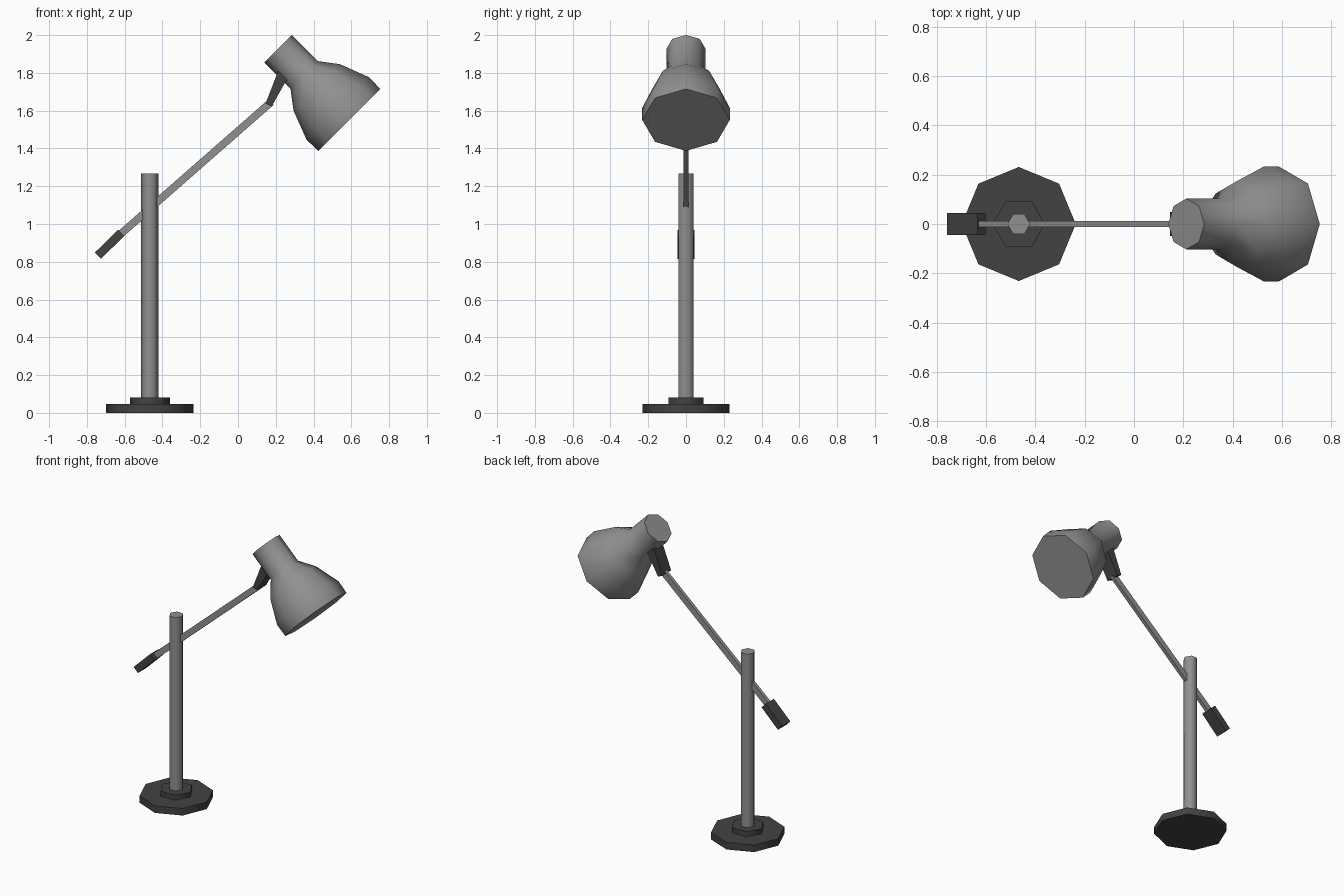
import bpy, bmesh, math
from mathutils import Vector

if "Cube" in bpy.data.objects:
    bpy.data.objects.remove(bpy.data.objects["Cube"])


def grey(name, v):
    mat = bpy.data.materials.new(name)
    mat.diffuse_color = (v, v, v, 1)
    mat.use_nodes = True
    mat.node_tree.nodes["Principled BSDF"].inputs["Base Color"].default_value = mat.diffuse_color
    return mat


dark = grey("dark_grey", 0.055)
mid = grey("mid_grey", 0.28)


def loft(name, axis, rings, mat, smooth=False):
    """Skin rings of (centre, [(side, depth), ...]) set square to an axis in the xz plane."""
    axis = Vector(axis).normalized()
    depth = Vector((0, 1, 0))
    side = depth.cross(axis)
    bm = bmesh.new()
    loops = [[bm.verts.new(Vector(c) + side * a + depth * b) for a, b in pts]
             for c, pts in rings]
    n = len(loops[0])
    for lo, hi in zip(loops, loops[1:]):
        for i in range(n):
            j = (i + 1) % n
            bm.faces.new((lo[i], lo[j], hi[j], hi[i]))
    bm.faces.new(loops[0][::-1])
    bm.faces.new(loops[-1])
    bmesh.ops.recalc_face_normals(bm, faces=bm.faces)
    mesh = bpy.data.meshes.new(name)
    bm.to_mesh(mesh)
    bm.free()
    ob = bpy.data.objects.new(name, mesh)
    bpy.context.collection.objects.link(ob)
    mesh.materials.append(mat)
    if smooth:
        bpy.ops.object.select_all(action='DESELECT')
        ob.select_set(True)
        bpy.context.view_layer.objects.active = ob
        bpy.ops.object.shade_smooth_by_angle(angle=math.radians(65))
    return ob


def lathe(name, start, axis, profile, sides, mat):
    """Low-poly turned part from (distance along axis, radius) pairs."""
    d = Vector(axis).normalized()
    steps = [2 * math.pi * i / sides for i in range(sides)]
    rings = [(Vector(start) + d * t, [(r * math.cos(a), r * math.sin(a)) for a in steps])
             for t, r in profile]
    return loft(name, axis, rings, mat, True)


def bar(name, p0, p1, w0, w1, depth, mat):
    """Rectangular bar between two points, widths w0 to w1 seen from the front."""
    def rect(w):
        return [(sx * w / 2, sy * depth / 2) for sx, sy in ((-1, -1), (1, -1), (1, 1), (-1, 1))]
    return loft(name, Vector(p1) - Vector(p0), [(p0, rect(w0)), (p1, rect(w1))], mat)


UP = (0, 0, 1)
PX = -0.467

# stand
lathe("base", (PX, 0, 0), UP, [(0, 0.231), (0.048, 0.231)], 8, dark)
lathe("base_collar", (PX, 0, 0.048), UP, [(0, 0.106), (0.034, 0.106)], 6, dark)
lathe("post", (PX, 0, 0.08), UP, [(0, 0.046), (1.187, 0.046)], 6, mid)

# swinging arm with counterweight and shade bracket
bar("arm", (-0.635, 0, 0.935), (0.175, 0, 1.645), 0.04, 0.04, 0.024, mid)
bar("counterweight", (-0.742, 0, 0.832), (-0.618, 0, 0.953), 0.046, 0.046, 0.088, dark)
bar("shade_bracket", (0.162, 0, 1.63), (0.247, 0, 1.81), 0.036, 0.064, 0.096, dark)

# bell-shaped lamp shade, tilted 45 degrees down
lathe("lamp_shade", (0.212, 0, 1.928), (1, 0, -1),
      [(0, 0.103), (0.196, 0.103), (0.29, 0.174), (0.448, 0.234), (0.533, 0.232)], 8, mid)
